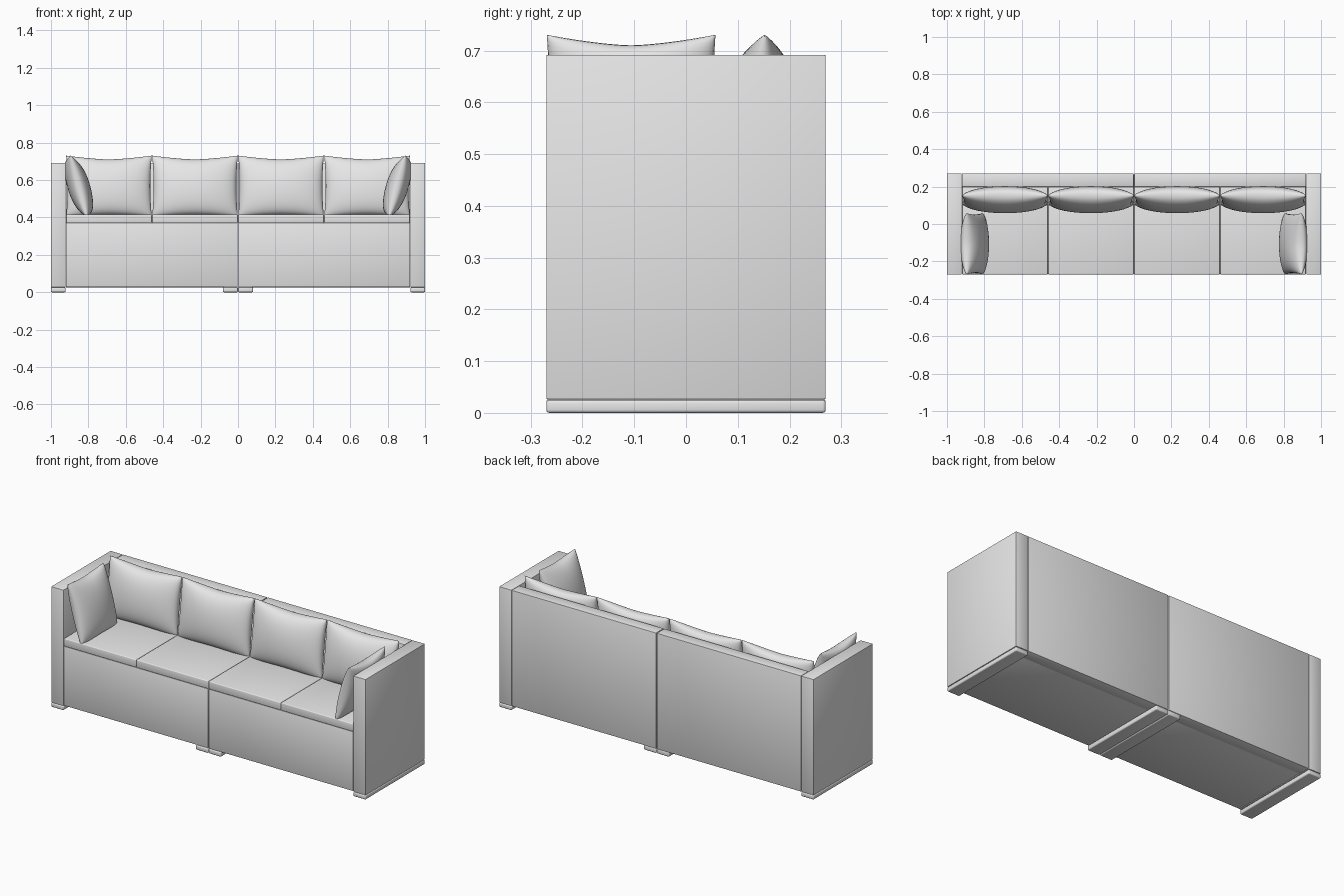
import bpy, bmesh, math

if "Cube" in bpy.data.objects:
    bpy.data.objects.remove(bpy.data.objects["Cube"])

mat = bpy.data.materials.new("light grey fabric")
mat.diffuse_color = (0.8, 0.8, 0.8, 1)
mat.use_nodes = True
mat.node_tree.nodes["Principled BSDF"].inputs["Base Color"].default_value = mat.diffuse_color


def finish(name, bm, angle=40):
    bmesh.ops.recalc_face_normals(bm, faces=bm.faces)
    me = bpy.data.meshes.new(name)
    bm.to_mesh(me)
    bm.free()
    me.materials.append(mat)
    ob = bpy.data.objects.new(name, me)
    bpy.context.collection.objects.link(ob)
    bpy.ops.object.select_all(action='DESELECT')
    ob.select_set(True)
    bpy.context.view_layer.objects.active = ob
    bpy.ops.object.shade_smooth_by_angle(angle=math.radians(angle))
    return ob


def box(name, x, y, z, bevel=0.003, seg=2):
    bm = bmesh.new()
    bmesh.ops.create_cube(bm, size=1)
    for v in bm.verts:
        for i, (a, b) in enumerate((x, y, z)):
            v.co[i] = (a + b) / 2 + v.co[i] * (b - a)
    bmesh.ops.bevel(bm, geom=bm.edges[:], offset=bevel, segments=seg,
                    affect='EDGES', profile=0.5)
    return finish(name, bm)


def pillow(name, place, w, h, t, n=24):
    """Pinched cushion; place(a, v, b, d) maps across / height / depth to world."""
    bm = bmesh.new()
    ticks = [math.sin(math.pi / 2 * (2 * i / n - 1)) for i in range(n + 1)]
    for side in (1, -1):
        grid = []
        for u in ticks:
            row = []
            for v in ticks:
                a = u * w / 2 * (1 - 0.035 * (1 - v * v))
                sag = 0.125 if v > 0 else 0.06
                b = v * h / 2 * (1 - sag * (1 - abs(u) ** 1.5) * abs(v))
                bulge = max(0, (1 - u * u) * (1 - v * v)) ** 0.42
                row.append(bm.verts.new(place(a, v, b, side * t * bulge)))
            grid.append(row)
        for i in range(n):
            for j in range(n):
                bm.faces.new((grid[i][j], grid[i + 1][j],
                              grid[i + 1][j + 1], grid[i][j + 1]))
    bmesh.ops.remove_doubles(bm, verts=bm.verts[:], dist=1e-5)
    return finish(name, bm, 60)


for s, side in ((-1, "left"), (1, "right")):
    def span(a, b):
        return tuple(sorted((s * a, s * b)))

    # frame: arm, base, back panel
    box(side + "_arm", span(0.921, 1.0), (-0.27, 0.27), (0.026, 0.692))
    box(side + "_base", span(0.002, 0.92), (-0.268, 0.205), (0.028, 0.37))
    box(side + "_back_panel", span(0.002, 0.92), (0.2, 0.27), (0.026, 0.692))
    # floor runners
    box(side + "_outer_foot", span(0.921, 1.0), (-0.27, 0.27), (0, 0.025), 0.006, 3)
    box(side + "_inner_foot", span(0.001, 0.08), (-0.27, 0.27), (0, 0.027), 0.006, 3)

    # seat and back cushions
    for k in (0, 1):
        x0, x1 = 0.46 * k, 0.46 * (k + 1)
        box(f"{side}_seat_cushion_{k + 1}", span(x0 + 0.001, x1 - 0.001),
            (-0.27, 0.2), (0.37, 0.416), 0.005, 3)
        cx = s * (x0 + x1) / 2
        pillow(f"{side}_back_cushion_{k + 1}",
               lambda a, v, b, d: (cx + a, 0.13 + 0.022 * v + d, 0.568 + b),
               0.458, 0.325, 0.068)

    # loose pillow leaning on the arm
    pillow(side + "_side_pillow",
           lambda a, v, b, d: (s * (0.852 + 0.043 * v + d), -0.106 + a, 0.568 + b),
           0.326, 0.325, 0.062)
